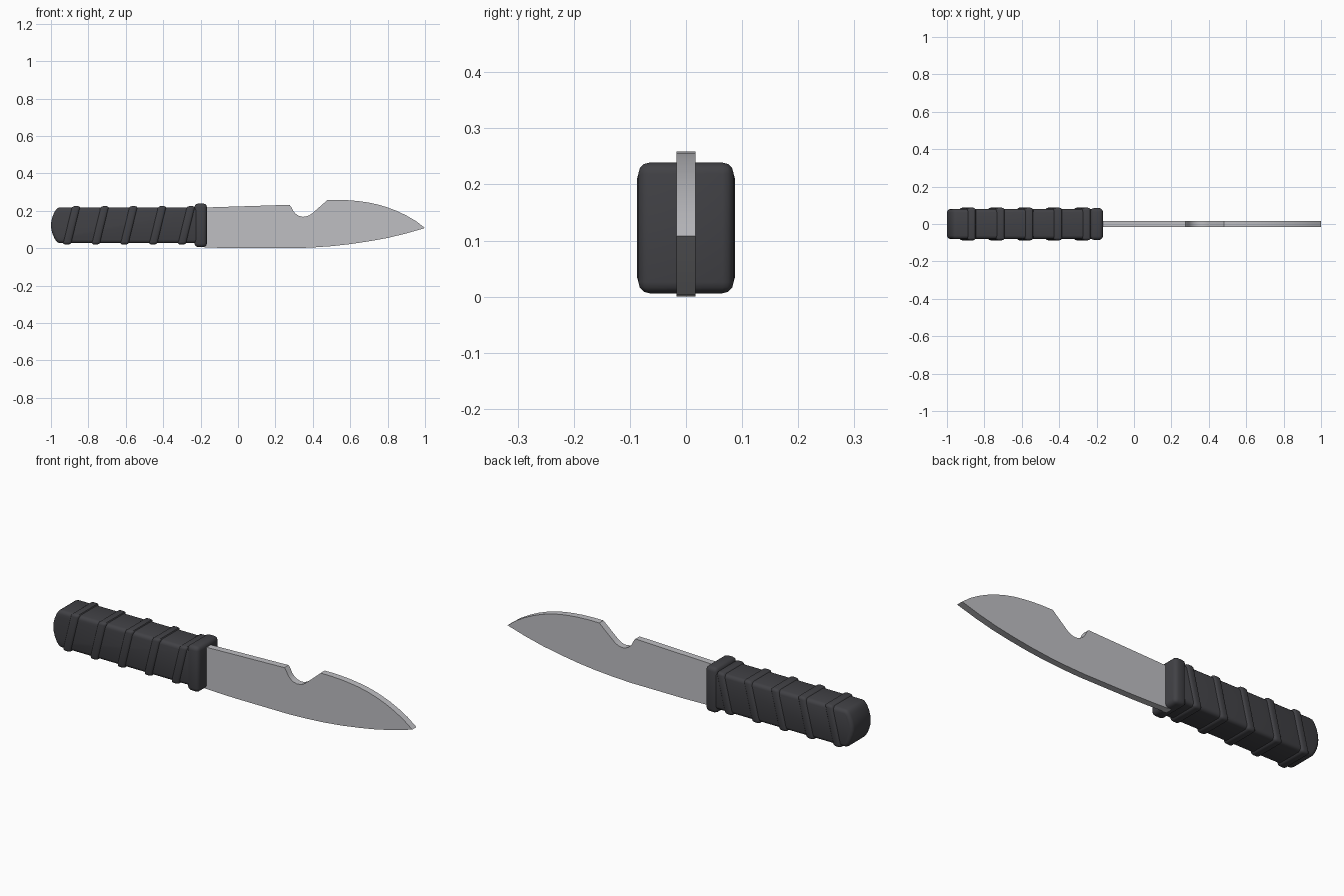
import bpy, bmesh, math

if "Cube" in bpy.data.objects:
    bpy.data.objects.remove(bpy.data.objects["Cube"])


def material(name, rgb):
    m = bpy.data.materials.new(name)
    m.diffuse_color = (*rgb, 1)
    m.use_nodes = True
    m.node_tree.nodes["Principled BSDF"].inputs["Base Color"].default_value = m.diffuse_color
    return m


STEEL = material("steel grey", (0.52, 0.52, 0.545))
RUBBER = material("dark rubber", (0.053, 0.053, 0.060))


def plate(name, outline, half, mat, bevel=0.0, segments=3):
    """Extrude an (x, z) outline to y = +-half, with optionally rounded edges."""
    bm = bmesh.new()
    face = bm.faces.new([bm.verts.new((x, -half, z)) for x, z in outline])
    ext = bmesh.ops.extrude_face_region(bm, geom=[face])
    for v in ext["geom"]:
        if isinstance(v, bmesh.types.BMVert):
            v.co.y = half
    bmesh.ops.recalc_face_normals(bm, faces=bm.faces[:])
    if bevel:
        sharp = [e for e in bm.edges if e.calc_face_angle(0) > math.radians(30)]
        bmesh.ops.bevel(bm, geom=sharp, offset=bevel, segments=segments,
                        profile=0.5, affect='EDGES', clamp_overlap=True)
    me = bpy.data.meshes.new(name)
    bm.to_mesh(me)
    bm.free()
    me.materials.append(mat)
    ob = bpy.data.objects.new(name, me)
    bpy.context.collection.objects.link(ob)
    bpy.ops.object.select_all(action='DESELECT')
    ob.select_set(True)
    bpy.context.view_layer.objects.active = ob
    bpy.ops.object.shade_smooth_by_angle(angle=math.radians(35))
    return ob


# Blade: lower cutting edge, tip, bulged spine, hooked notch, straight spine
blade = [(-0.20, 0.006), (-0.10, 0.002), (0.0, 0.0), (0.3, 0.0), (0.4, 0.004),
         (0.5, 0.011), (0.6, 0.022), (0.7, 0.037), (0.8, 0.055), (0.9, 0.079),
         (1.0, 0.108),
         (0.95, 0.146), (0.9, 0.175), (0.85, 0.199), (0.8, 0.218), (0.75, 0.233),
         (0.7, 0.244), (0.65, 0.251), (0.6, 0.256), (0.54, 0.259), (0.48, 0.259),
         (0.40, 0.189), (0.382, 0.176), (0.362, 0.169), (0.345, 0.168),
         (0.325, 0.173), (0.308, 0.184), (0.295, 0.199), (0.285, 0.219),
         (0.275, 0.232), (-0.20, 0.217)]
plate("blade", blade, 0.017, STEEL)

# Grip: long block with a bowed butt end
Z0, Z1 = 0.027, 0.219
mid, half_h = (Z0 + Z1) / 2, (Z1 - Z0) / 2
grip = [(-0.20, Z0), (-0.20, Z1)]
for i in range(9):
    t = 1 - i / 4
    grip.append((-1.0 + 0.035 * t * t, mid + half_h * t))
plate("grip", grip, 0.08, RUBBER, 0.018)

# Guard between grip and blade
plate("guard", [(-0.233, 0.006), (-0.166, 0.006), (-0.166, 0.239), (-0.233, 0.239)],
      0.085, RUBBER, 0.02)

# Slanted grip ridges
for i in range(5):
    x = -0.915 + 0.1535 * i
    w, lean = 0.023, 0.05
    plate(f"grip_ridge_{i + 1}",
          [(x - w, 0.02), (x + w, 0.02), (x + lean + w, 0.225), (x + lean - w, 0.225)],
          0.087, RUBBER, 0.014)
